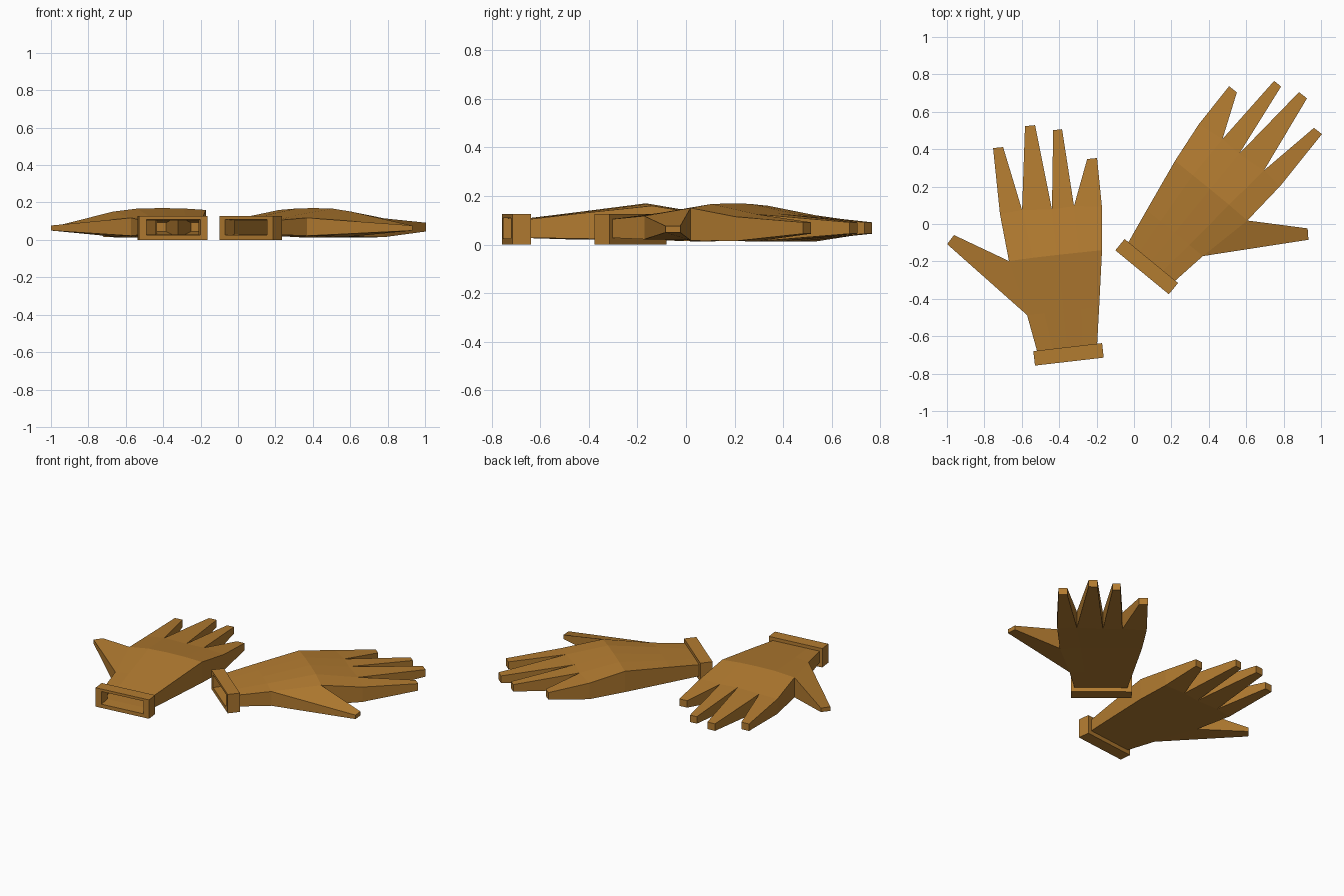
import bpy, bmesh
from math import radians
from mathutils import Matrix

if "Cube" in bpy.data.objects:
    bpy.data.objects.remove(bpy.data.objects["Cube"])

leather = bpy.data.materials.new("tan_leather")
leather.diffuse_color = (0.45, 0.2, 0.03, 1)
leather.use_nodes = True
leather.node_tree.nodes["Principled BSDF"].inputs["Base Color"].default_value = leather.diffuse_color

# Glove plan, origin at cuff centre, fingers along +y: x, y, top z, bottom z
ROWS = [
    [(-.165, .036, .105, .028), (-.08, .036, .105, .028), (0, .036, .105, .028),
     (.08, .036, .105, .028), (.158, .036, .105, .028)],            # wrist
    [(-.196, .234, .118, .022), (-.103, .234, .130, .025), (0, .234, .131, .025),
     (.097, .234, .130, .025), (.192, .234, .128, .025)],           # thumb root
    [(-.259, .532, .151, .018), (-.13, .535, .167, .020), (0, .535, .170, .020),
     (.12, .534, .168, .020), (.242, .533, .160, .020)],            # knuckles
    [(-.278, .787, .115, .015), (-.158, .795, .126, .013), (.001, .78, .128, .012),
     (.12, .784, .126, .012), (.268, .765, .121, .013)],            # finger roots
]
FINGER_TIPS = [((-.274, 1.142), (-.220, 1.141)), ((-.091, 1.239), (-.037, 1.238)),
               ((.056, 1.20), (.104, 1.20)), ((.219, 1.026), (.272, 1.025))]
THUMB_TIP = [(-.577, .660, .077, .050), (-.535, .704, .077, .050)]


def finish(bm, name, side, place):
    for v in bm.verts:
        v.co.x *= side
    bmesh.ops.recalc_face_normals(bm, faces=bm.faces)
    me = bpy.data.meshes.new(name)
    bm.to_mesh(me)
    bm.free()
    me.materials.append(leather)
    ob = bpy.data.objects.new(name, me)
    bpy.context.collection.objects.link(ob)
    ob.matrix_world = place


def hand(name, side, place):
    pts = [p for row in ROWS for p in row]
    # palm cells
    cells = [(r * 5 + c, r * 5 + c + 1, r * 5 + c + 6, r * 5 + c + 5)
             for r in range(3) for c in range(4)]
    # fingers
    for c, tips in enumerate(FINGER_TIPS):
        n = len(pts)
        pts += [(x, y, .092, .045) for x, y in tips]
        cells.append((15 + c, 16 + c, n + 1, n))
    # thumb
    n = len(pts)
    pts += THUMB_TIP
    cells.append((5, 10, n + 1, n))

    bm = bmesh.new()
    top = [bm.verts.new((x, y, t)) for x, y, t, b in pts]
    bot = [bm.verts.new((x, y, b)) for x, y, t, b in pts]
    edges = {}
    for cell in cells:
        bm.faces.new([top[i] for i in cell])
        bm.faces.new([bot[i] for i in reversed(cell)])
        for i, j in zip(cell, cell[1:] + cell[:1]):
            edges[frozenset((i, j))] = edges.get(frozenset((i, j)), 0) + 1
    # side walls on the outline, wrist left open
    for e, count in edges.items():
        i, j = sorted(e)
        if count == 1 and j > 4:
            bm.faces.new((top[i], bot[i], bot[j], top[j]))
    finish(bm, name, side, place)


def cuff(name, side, place):
    # hollow rectangular band: half width, y, bottom z, top z
    bm = bmesh.new()
    rings = []
    for w, y, lo, hi in [(.185, .039, 0, .127), (.185, -.039, 0, .127),
                         (.145, -.039, .025, .110), (.145, .039, .028, .105)]:
        rings.append([bm.verts.new(p) for p in
                      ((-w, y, lo), (w, y, lo), (w, y, hi), (-w, y, hi))])
    for a, b in zip(rings, rings[1:] + rings[:1]):
        for i in range(4):
            j = (i + 1) % 4
            bm.faces.new((a[i], a[j], b[j], b[i]))
    finish(bm, name, side, place)


# Pair of mirrored gloves
for label, side, x, y, angle in [("left", 1, -.35, -.697, 6.6),
                                 ("right", -1, .068, -.228, -39.4)]:
    place = Matrix.Translation((x, y, 0)) @ Matrix.Rotation(radians(angle), 4, 'Z')
    hand(label + "_glove", side, place)
    cuff(label + "_cuff", side, place)
